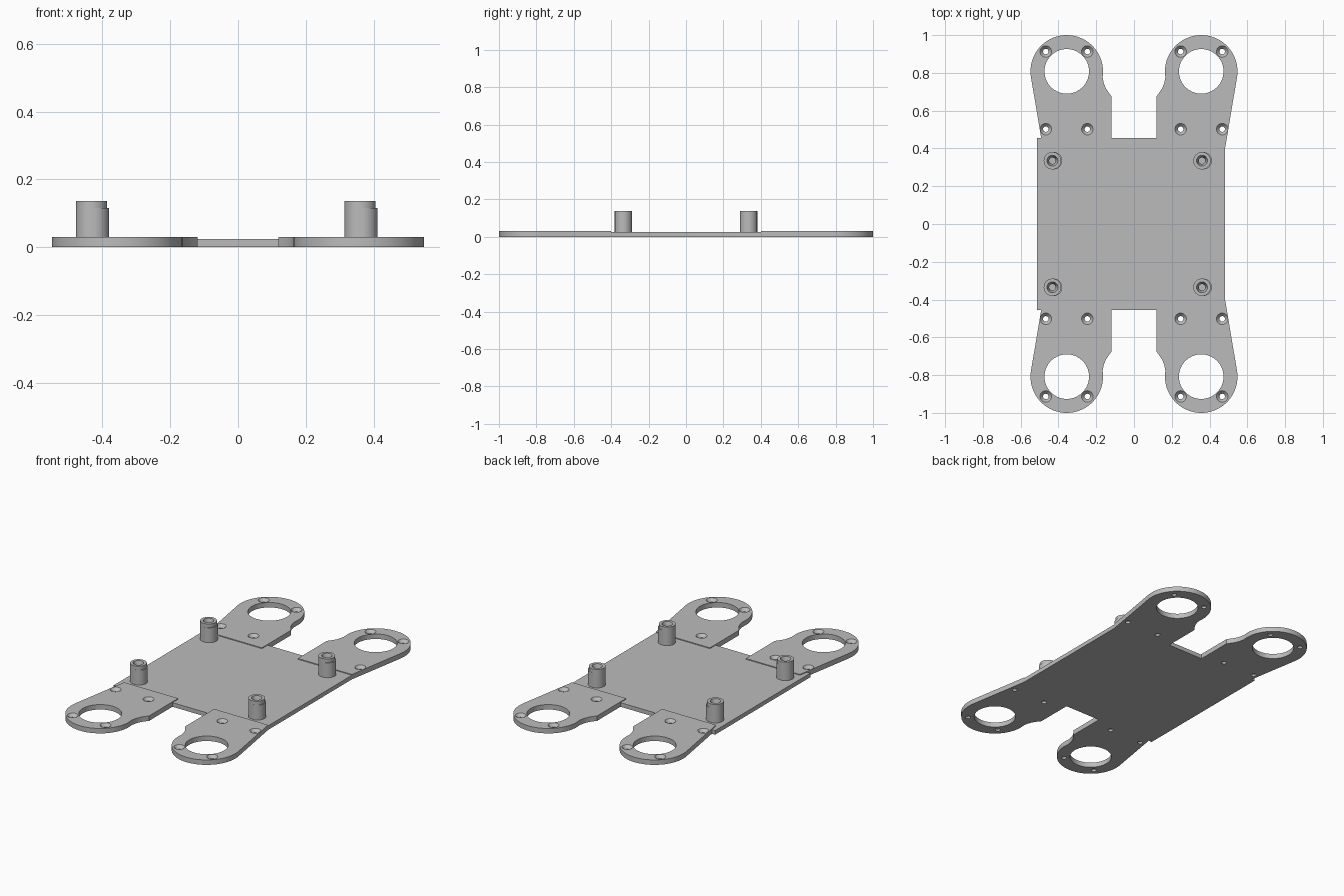
import bpy, bmesh, math

if "Cube" in bpy.data.objects:
    bpy.data.objects.remove(bpy.data.objects["Cube"])

grey = bpy.data.materials.new("plain grey")
grey.diffuse_color = (0.5, 0.5, 0.5, 1)
grey.use_nodes = True
grey.node_tree.nodes["Principled BSDF"].inputs["Base Color"].default_value = grey.diffuse_color

ARM_T, PLATE_T, POST_TOP = 0.03, 0.025, 0.137
LOBE = (0.356, 0.808)
SCREWS = [(x, y) for x in (0.247, 0.467) for y in (0.502, 0.913)]


def to_object(name, bm):
    bmesh.ops.recalc_face_normals(bm, faces=bm.faces)
    mesh = bpy.data.meshes.new(name)
    bm.to_mesh(mesh)
    bm.free()
    mesh.materials.append(grey)
    obj = bpy.data.objects.new(name, mesh)
    bpy.context.collection.objects.link(obj)
    return obj


def prism(name, outline, z0, z1):
    bm = bmesh.new()
    face = bm.faces.new([bm.verts.new((x, y, z0)) for x, y in outline])
    new = bmesh.ops.extrude_face_region(bm, geom=[face])["geom"]
    verts = [v for v in new if isinstance(v, bmesh.types.BMVert)]
    bmesh.ops.translate(bm, verts=verts, vec=(0, 0, z1 - z0))
    return to_object(name, bm)


def lathe(name, profile, x, y, n=40):
    """Revolve a closed (radius, z) profile into a ring."""
    bm = bmesh.new()
    rings = []
    for i in range(n):
        a = 2 * math.pi * i / n
        rings.append([bm.verts.new((x + r * math.cos(a), y + r * math.sin(a), z))
                      for r, z in profile])
    m = len(profile)
    for i in range(n):
        p, q = rings[i], rings[(i + 1) % n]
        for j in range(m):
            k = (j + 1) % m
            bm.faces.new((p[j], q[j], q[k], p[k]))
    return to_object(name, bm)


def boolean(obj, tool, op):
    mod = obj.modifiers.new("bool", 'BOOLEAN')
    mod.operation, mod.solver, mod.object = op, 'EXACT', tool
    bpy.context.view_layer.objects.active = obj
    bpy.ops.object.modifier_apply(modifier=mod.name)
    bpy.data.objects.remove(tool)


def cone_cutter(x, y, r0, r1, z0, z1, n):
    bm = bmesh.new()
    ret = bmesh.ops.create_cone(bm, cap_ends=True, segments=n, radius1=r0,
                                radius2=r1, depth=z1 - z0)
    bmesh.ops.translate(bm, verts=ret["verts"], vec=(x, y, (z0 + z1) / 2))
    return to_object("cutter", bm)


# Arm outline: straight root, round motor lobe, concave inner shoulder
arm = [(0.12, 0.40), (0.482, 0.40)]
for i in range(33):
    a = math.radians(-9 + 189 * i / 32)
    arm.append((LOBE[0] + 0.192 * math.cos(a), LOBE[1] + 0.192 * math.sin(a)))
arm += [(0.166, 0.775), (0.160, 0.745), (0.150, 0.72), (0.137, 0.70), (0.12, 0.677)]

# Base plate with the four arms fused on and drilled
base = prism("base_plate", [(-0.513, -0.455), (0.482, -0.455),
                            (0.482, 0.455), (-0.513, 0.455)], 0, PLATE_T)
for sx in (1, -1):
    for sy in (1, -1):
        part = prism("arm", [(sx * x, sy * y) for x, y in arm], 0, ARM_T)
        # Motor opening
        boolean(part, cone_cutter(sx * LOBE[0], sy * LOBE[1], 0.118, 0.118,
                                  -0.02, 0.05, 64), 'DIFFERENCE')
        # Countersunk screw holes
        for x, y in SCREWS:
            boolean(part, cone_cutter(sx * x, sy * y, 0.0145, 0.0145,
                                      -0.02, 0.05, 24), 'DIFFERENCE')
            boolean(part, cone_cutter(sx * x, sy * y, 0.0145, 0.031,
                                      0.012, ARM_T + 0.0005, 24), 'DIFFERENCE')
        boolean(base, part, 'UNION')

# Hollow standoff posts, each with a slightly offset lower sleeve
for x in (-0.432, 0.360):
    for y in (-0.335, 0.335):
        lathe("standoff_post", [(0.046, 0.02), (0.046, POST_TOP), (0.029, POST_TOP),
                                (0.017, 0.10), (0.017, 0.02)], x, y)
        lathe("standoff_sleeve", [(0.046, 0.02), (0.046, 0.115), (0.038, 0.115),
                                  (0.038, 0.02)], x + 0.006, y)

# Smooth round walls, keep edges sharp
for obj in bpy.context.scene.objects:
    obj.select_set(True)
bpy.context.view_layer.objects.active = base
bpy.ops.object.shade_smooth_by_angle(angle=math.radians(30))
